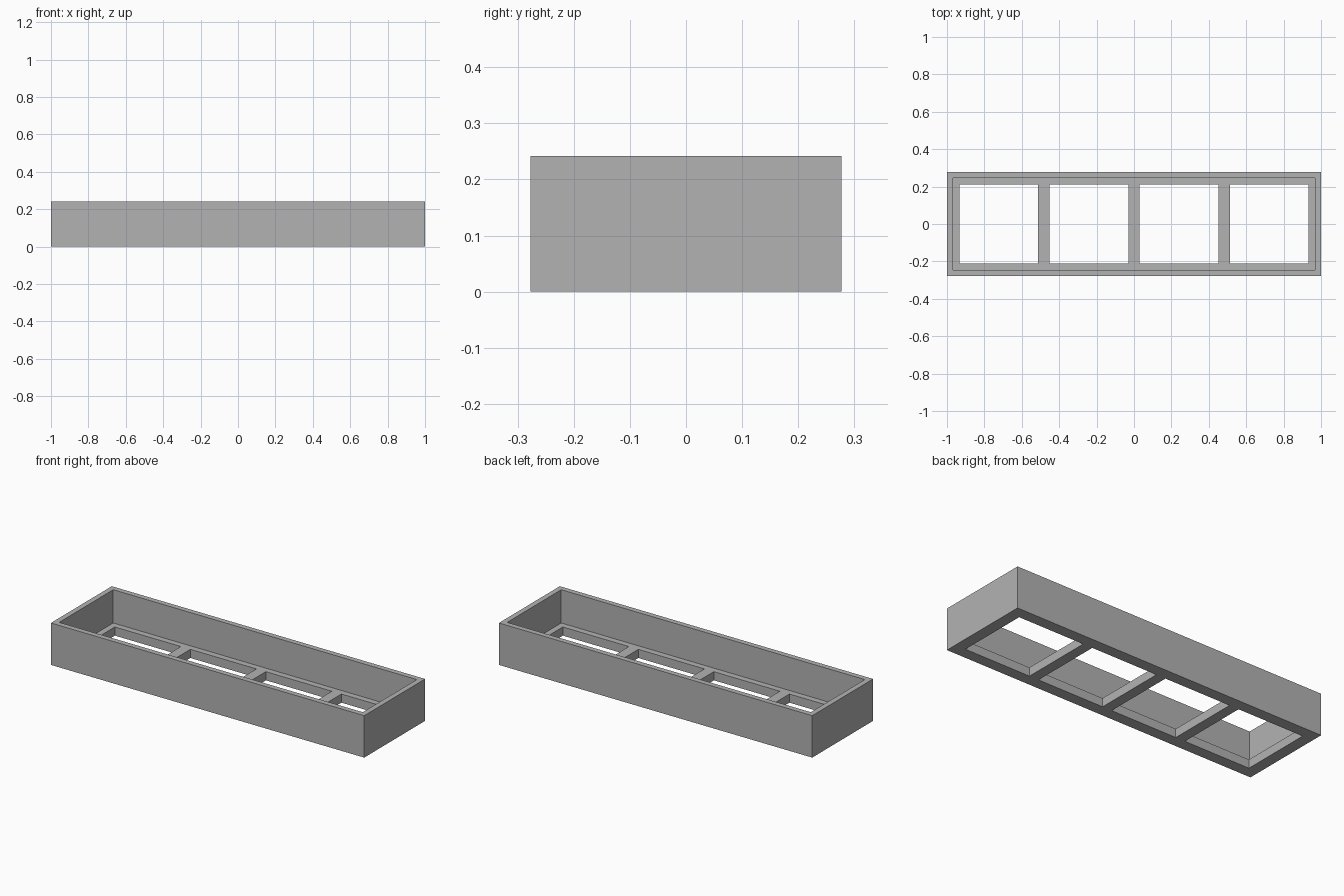
import bpy

if "Cube" in bpy.data.objects:
    bpy.data.objects.remove(bpy.data.objects["Cube"])

LENGTH, DEPTH, HEIGHT = 2.0, 0.555, 0.242
WALL, FLOOR = 0.031, 0.05
HOLE, BAR, COUNT = 0.422, 0.06, 4

grey = bpy.data.materials.new("mid grey")
grey.diffuse_color = (0.45, 0.45, 0.45, 1)
grey.use_nodes = True
grey.node_tree.nodes["Principled BSDF"].inputs["Base Color"].default_value = grey.diffuse_color


def box(name, size, centre):
    bpy.ops.mesh.primitive_cube_add(size=1, location=centre)
    ob = bpy.context.object
    ob.name = name
    ob.scale = size
    bpy.ops.object.transform_apply(location=True, rotation=False, scale=True)
    ob.data.materials.append(grey)
    return ob


# Outer block of the tray
tray = box("tray", (LENGTH, DEPTH, HEIGHT), (0, 0, HEIGHT / 2))

# Open cavity above the floor
cutters = [box("cavity_cutter", (LENGTH - 2 * WALL, DEPTH - 2 * WALL, HEIGHT),
               (0, 0, FLOOR + HEIGHT / 2))]

# Row of square openings through the floor, leaving cross bars between them
for i in range(COUNT):
    x = (i - (COUNT - 1) / 2) * (HOLE + BAR)
    cutters.append(box(f"opening_cutter_{i + 1}", (HOLE, HOLE, 0.3), (x, 0, 0)))

# Cut the shapes out, then remove the cutters
for cutter in cutters:
    mod = tray.modifiers.new(cutter.name, 'BOOLEAN')
    mod.operation = 'DIFFERENCE'
    mod.solver = 'EXACT'
    mod.object = cutter
    cutter.hide_render = True
    bpy.context.view_layer.objects.active = tray
    bpy.ops.object.modifier_apply(modifier=mod.name)
    bpy.data.objects.remove(cutter)
